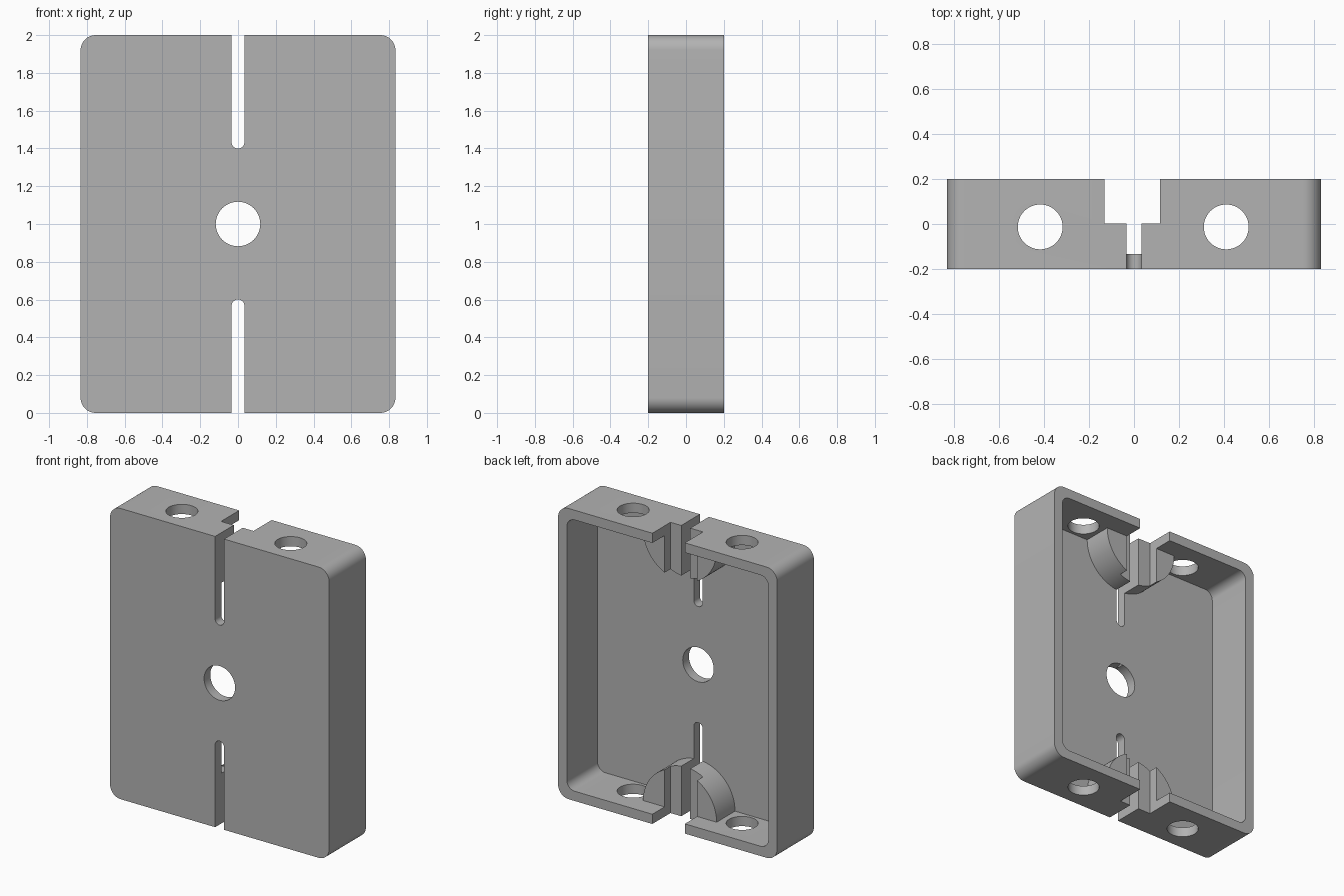
import bpy
import bmesh
from math import sin, cos, pi, radians
from mathutils import Vector

if "Cube" in bpy.data.objects:
    bpy.data.objects.remove(bpy.data.objects["Cube"])

W, H, D = 1.667, 2.0, 0.4      # outer width, height, depth
T = 0.067                      # wall and plate thickness

grey = bpy.data.materials.new("plain grey")
grey.use_nodes = True
colour = (0.45, 0.45, 0.45, 1)
grey.diffuse_color = colour
grey.node_tree.nodes["Principled BSDF"].inputs["Base Color"].default_value = colour


def arc(cx, cz, r, start, end, n):
    return [(cx + r * cos(start + (end - start) * i / n),
             cz + r * sin(start + (end - start) * i / n)) for i in range(n + 1)]


def rounded_rect(x0, x1, z0, z1, r):
    corners = [(x1 - r, z1 - r), (x0 + r, z1 - r), (x0 + r, z0 + r), (x1 - r, z0 + r)]
    return [p for i, (cx, cz) in enumerate(corners)
            for p in arc(cx, cz, r, i * pi / 2, (i + 1) * pi / 2, 10)]


def rect(x0, x1, z0, z1):
    return [(x0, z0), (x1, z0), (x1, z1), (x0, z1)]


def circle(cx, cz, r, n=48):
    return arc(cx, cz, r, 0, 2 * pi, n)[:-1]


def prism(name, profile, lo, hi, axis="y"):
    """Extrude a flat profile along y (profile in x, z) or z (profile in x, y)."""
    place = (lambda a, b, d: (a, d, b)) if axis == "y" else (lambda a, b, d: (a, b, d))
    bm = bmesh.new()
    face = bm.faces.new([bm.verts.new(place(a, b, lo)) for a, b in profile])
    out = bmesh.ops.extrude_face_region(bm, geom=[face])
    verts = [v for v in out["geom"] if isinstance(v, bmesh.types.BMVert)]
    bmesh.ops.translate(bm, verts=verts, vec=Vector(place(0, 0, hi - lo)))
    bmesh.ops.recalc_face_normals(bm, faces=bm.faces)
    mesh = bpy.data.meshes.new(name)
    bm.to_mesh(mesh)
    bm.free()
    mesh.materials.append(grey)
    obj = bpy.data.objects.new(name, mesh)
    bpy.context.collection.objects.link(obj)
    return obj


def combine(target, tool, operation):
    tool.hide_render = True
    mod = target.modifiers.new("combine", "BOOLEAN")
    mod.operation, mod.solver, mod.object = operation, "EXACT", tool
    bpy.ops.object.select_all(action="DESELECT")
    target.select_set(True)
    bpy.context.view_layer.objects.active = target
    bpy.ops.object.modifier_apply(modifier=mod.name)
    bpy.data.objects.remove(tool)


def flip(points, top):
    return [(x, H - z) for x, z in points] if top else points


# Open-backed tray
tray = prism("tray_housing", rounded_rect(-W / 2, W / 2, 0, H, 0.08), -D / 2, D / 2)
cavity = prism("cavity", rounded_rect(T - W / 2, W / 2 - T, T, H - T, 0.06), T - D / 2, D)
combine(tray, cavity, "DIFFERENCE")

for top in (False, True):
    # Half-round boss against the end wall
    boss = arc(0, T, 0.28, 0, pi, 40) + [(-0.28, T / 2), (0.28, T / 2)]
    combine(tray, prism("boss", flip(boss, top), -0.16, 0.067), "UNION")
    # Wide notch in the rear half of the wall and boss
    notch = rect(-0.131, 0.116, -0.1, 0.45)
    combine(tray, prism("notch", flip(notch, top), 0.003, D), "DIFFERENCE")
    # Narrow round-ended slot
    slot = arc(0, 0.567, 0.034, 0, pi, 16) + [(-0.034, -0.1), (0.034, -0.1)]
    combine(tray, prism("slot", flip(slot, top), -D, D), "DIFFERENCE")

# Centre hole through the plate
combine(tray, prism("centre_hole", circle(0, H / 2, 0.118), -D, D), "DIFFERENCE")

# Holes through the top and bottom walls
for x in (-0.418, 0.411):
    combine(tray, prism("end_hole", circle(x, -0.013, 0.1), -0.1, H + 0.1, "z"), "DIFFERENCE")

tray.select_set(True)
bpy.context.view_layer.objects.active = tray
bpy.ops.object.shade_smooth_by_angle(angle=radians(30))
